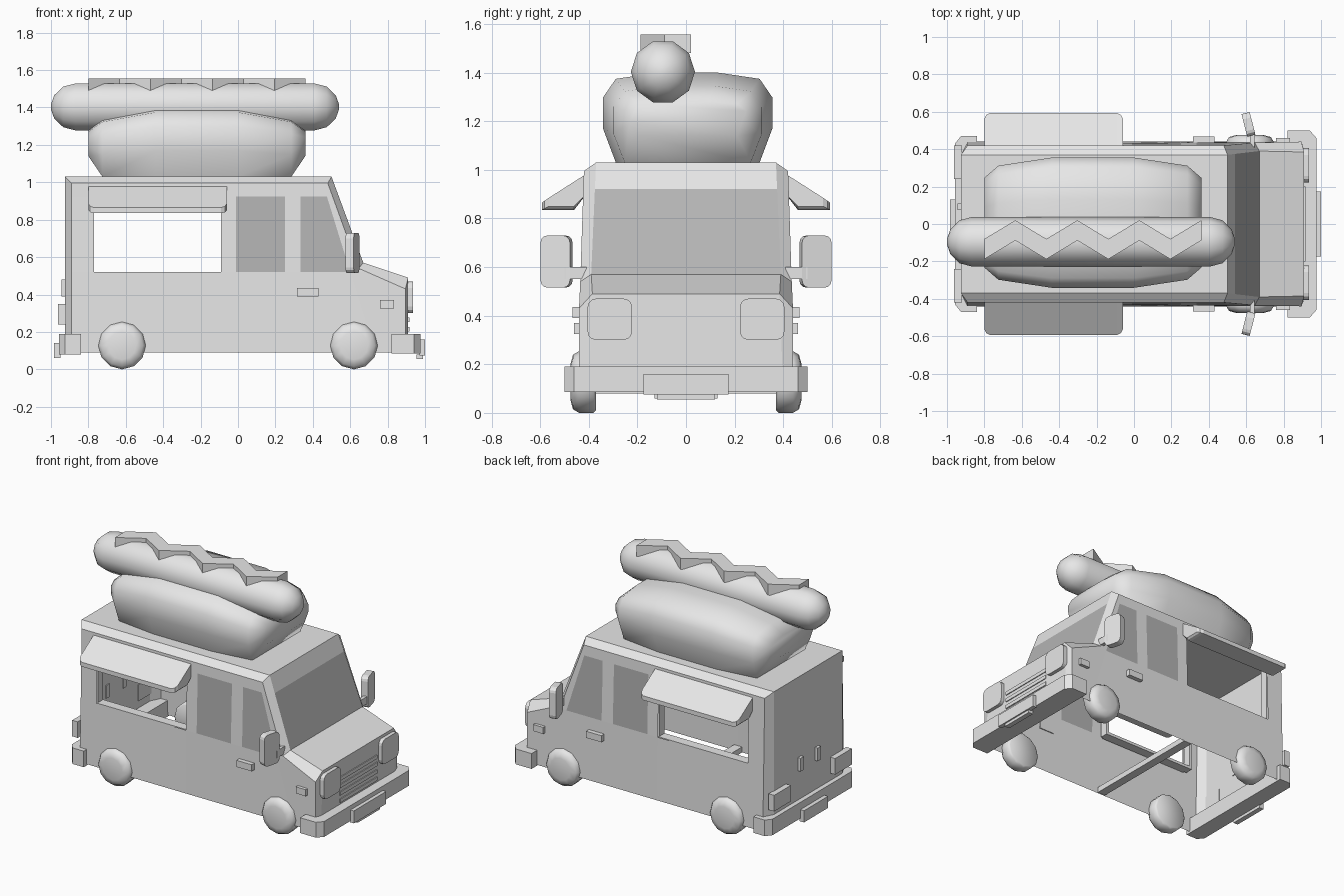
import bpy, bmesh, math
from mathutils import Vector

cube = bpy.data.objects.get("Cube")
if cube:
    bpy.data.objects.remove(cube, do_unlink=True)


def material(name, v):
    m = bpy.data.materials.new(name)
    m.use_nodes = True
    m.diffuse_color = (v, v, v, 1)
    m.node_tree.nodes["Principled BSDF"].inputs["Base Color"].default_value = (v, v, v, 1)
    return m


PAINT = material("light grey", 0.8)
GLASS = material("dark grey glass", 0.46)


def finish(name, bm, smooth=None, recalc=True):
    if recalc:
        bmesh.ops.recalc_face_normals(bm, faces=bm.faces[:])
    me = bpy.data.meshes.new(name)
    bm.to_mesh(me)
    bm.free()
    me.materials.append(PAINT)
    me.materials.append(GLASS)
    ob = bpy.data.objects.new(name, me)
    bpy.context.collection.objects.link(ob)
    if smooth:
        bpy.ops.object.select_all(action='DESELECT')
        ob.select_set(True)
        bpy.context.view_layer.objects.active = ob
        bpy.ops.object.shade_smooth_by_angle(angle=math.radians(smooth))
    return ob


def loft(name, rings, smooth=None):
    """Closed skin through rings of equal length, with capped ends."""
    bm = bmesh.new()
    vs = [[bm.verts.new(p) for p in r] for r in rings]
    n = len(vs[0])
    for a, b in zip(vs, vs[1:]):
        for i in range(n):
            j = (i + 1) % n
            bm.faces.new((a[i], a[j], b[j], b[i]))
    bm.faces.new(vs[0])
    bm.faces.new(vs[-1])
    return finish(name, bm, smooth)


def box(name, x, y, z, round_axis=None, r=0.03, turn=0):
    """Box from (min, max) ranges; corners around one axis may be rounded."""
    bm = bmesh.new()
    bmesh.ops.create_cube(bm, size=1)
    for v in bm.verts:
        v.co = Vector(((x[1] - x[0]) * v.co.x, (y[1] - y[0]) * v.co.y, (z[1] - z[0]) * v.co.z))
    if round_axis is not None:
        es = [e for e in bm.edges
              if abs((e.verts[0].co - e.verts[1].co).normalized()[round_axis]) > 0.9]
        bmesh.ops.bevel(bm, geom=es, offset=r, segments=3, profile=0.5, affect='EDGES')
    ob = finish(name, bm)
    ob.location = (sum(x) / 2, sum(y) / 2, sum(z) / 2)
    ob.rotation_euler.z = turn
    return ob


def span(c, w):
    return (c - w / 2, c + w / 2)


# Body shell: centre strip, chamfer strips and side panels, open underneath
centre = [(-.925, .37, .09), (-.925, .37, 1.03), (.5, .37, 1.03),
          (.67, .39, .57), (.91, .385, .49), (.91, .4, .09)]
outer = [(-.89, .44, .09), (-.89, .42, .995), (.48, .42, .995),
         (.645, .435, .54), (.895, .44, .43), (.895, .44, .09)]
bm = bmesh.new()
chains = [[bm.verts.new((x, s * y, z)) for x, y, z in pts]
          for s, pts in ((-1, outer), (-1, centre), (1, centre), (1, outer))]
for a, b in zip(chains, chains[1:]):
    for i in range(len(a) - 1):
        bm.faces.new((a[i], a[i + 1], b[i + 1], b[i]))
bm.faces.new(chains[0])
bm.faces.new(chains[-1])
bmesh.ops.recalc_face_normals(bm, faces=bm.faces[:])
roof = max(bm.faces, key=lambda f: f.calc_center_median().z)
if roof.normal.z < 0:
    bmesh.ops.reverse_faces(bm, faces=bm.faces[:])


def slice_faces(test, co, no):
    fs = [f for f in bm.faces if test(f)]
    geom = fs + list({e for f in fs for e in f.edges}) + list({v for f in fs for v in f.verts})
    bmesh.ops.bisect_plane(bm, geom=geom, plane_co=co, plane_no=no)
    bm.normal_update()


def is_side(f):
    return abs(f.normal.y) > 0.9


def is_windscreen(f):
    c = f.calc_center_median()
    return abs(c.y) < 0.1 and f.normal.x > 0.5 and c.z > 0.57


for z in (.52, .925):
    slice_faces(is_side, (0, 0, z), (0, 0, 1))
for x in (-.77, -.09, -.01, .25, .335):
    slice_faces(is_side, (x, 0, 0), (1, 0, 0))
slice_faces(is_side, (.475, 0, .925), (.405, 0, .125))
slice_faces(is_windscreen, (0, 0, .92), (0, 0, 1))

# Paint the panes and open the serving hatches
hatch = []
for f in bm.faces:
    c = f.calc_center_median()
    if is_windscreen(f) and c.z < .9:
        f.material_index = 1
    if is_side(f) and .52 < c.z < .925:
        slant = .475 + (.925 - c.z) * .31
        if -.01 < c.x < .25 or .335 < c.x < slant:
            f.material_index = 1
        elif -.77 < c.x < -.09:
            hatch.append(f)
bmesh.ops.delete(bm, geom=hatch, context='FACES')
finish("van_body", bm, recalc=False)
box("floor_beam", (-.12, -.06), (-.435, .435), (.092, .13))


# Bumpers with chamfered corners
def bumper(name, back, mid, front, w, z):
    c = w - .04
    plan = [(back, -w), (mid, -w), (front, -c), (front, c), (mid, w), (back, w)]
    loft(name, [[(x, y, h) for x, y in plan] for h in z])


bumper("front_bumper", .82, .94, .975, .5, (.085, .19))
bumper("rear_bumper", -.84, -.925, -.957, .47, (.08, .19))
box("front_plate", (.97, 1.0), (-.175, .175), (.075, .16))
box("front_step", (.955, .99), (-.12, .12), (.055, .08))
box("rear_plate", (-.985, -.95), (-.13, .13), (.06, .14))

# Grille bars
for i in range(4):
    box(f"grille_bar_{i + 1}", (.9, .916), (-.2, .2), span(.215 + i * .05, .025))


# Wheel: short lathe with a rounded outer shoulder
def wheel(name, x, s):
    prof = [(.37, .115), (.38, .127), (.44, .127), (.465, .112), (.475, .075)]
    rings = []
    for y, r in prof:
        rings.append([(x + r * math.sin(k * math.tau / 12), s * y,
                       .127 + r * math.cos(k * math.tau / 12)) for k in range(12)])
    loft(name, rings, 50)


# Parts found on both sides
for side, s in (("left", 1), ("right", -1)):
    def mir(a, b):
        return (a, b) if s > 0 else (-b, -a)

    wheel(f"front_wheel_{side}", .62, s)
    wheel(f"rear_wheel_{side}", -.62, s)
    box(f"headlight_{side}", (.9, .935), mir(.222, .405), (.3, .47), 0, .035)
    box(f"tail_light_{side}", (-.962, -.92), mir(.24, .42), (.24, .35))
    box(f"rear_handle_{side}", (-.945, -.92), mir(.075, .11), (.39, .48))
    box(f"door_handle_{side}", (.315, .43), mir(.43, .467), (.39, .435))
    box(f"side_marker_{side}", (.76, .835), mir(.43, .46), (.325, .37))
    box(f"mirror_{side}", span(.612, .045), mir(.47, .595), (.515, .73), 0, .03, s * .25)
    box(f"mirror_arm_{side}", (.62, .645), mir(.41, .5), (.55, .6))

    # Hatch lining
    box(f"hatch_sill_{side}", (-.77, -.09), mir(.36, .425), (.5, .52))
    box(f"hatch_rear_post_{side}", (-.79, -.77), mir(.36, .415), (.5, .945))
    box(f"hatch_front_post_{side}", (-.09, -.07), mir(.36, .415), (.5, .945))

    # Awning: wedge section, narrowed at its ends to round the outer corners
    rings = []
    for x, cut in ((-.8, .03), (-.79, .01), (-.77, 0), (-.09, 0), (-.07, .01), (-.06, .03)):
        tip = .593 - cut
        low = .835 + cut * .5
        top = .865 + cut * .68
        rings.append([(x, s * y, z) for y, z in
                      ((.415, .98), (tip, top), (tip, low), (.46, low), (.41, .9))])
    loft(f"awning_{side}", rings)

# Bun: rounded block lofted along its length
section = [(-.85, -1), (-1, -.25), (-1, .45), (-.85, .86), (-.35, 1),
           (.35, 1), (.85, .86), (1, .45), (1, -.25), (.85, -1)]
stations = [(-.8, .24, 1.14, 1.28), (-.725, .305, 1.03, 1.345), (-.44, .348, 1.03, 1.4),
            (0, .348, 1.03, 1.4), (.285, .305, 1.03, 1.345), (.36, .24, 1.14, 1.28)]
loft("bun", [[(x, .007 + w * y, (a + b) / 2 + (b - a) / 2 * z) for y, z in section]
             for x, w, a, b in stations], 50)

# Sausage: capsule
R, SY, SZ = .132, -.095, 1.403
rings = []
for end, d in ((-.868, -1), (.408, 1)):
    part = []
    for deg in (8, 30, 60, 90):
        t = math.radians(deg)
        r = R * math.sin(t)
        part.append([(end + d * R * math.cos(t), SY + r * math.cos(k * math.tau / 10),
                      SZ + r * math.sin(k * math.tau / 10)) for k in range(10)])
    rings += part if d < 0 else part[::-1]
loft("sausage", rings, 50)

# Zigzag sauce ribbon
rings = []
for i in range(8):
    x = -.8 + i * 1.16 / 7
    y = .02 if i % 2 else -.08
    rings.append([(x, y, 1.48), (x, y, 1.556), (x, y - .108, 1.556), (x, y - .108, 1.48)])
loft("sauce_ribbon", rings)
